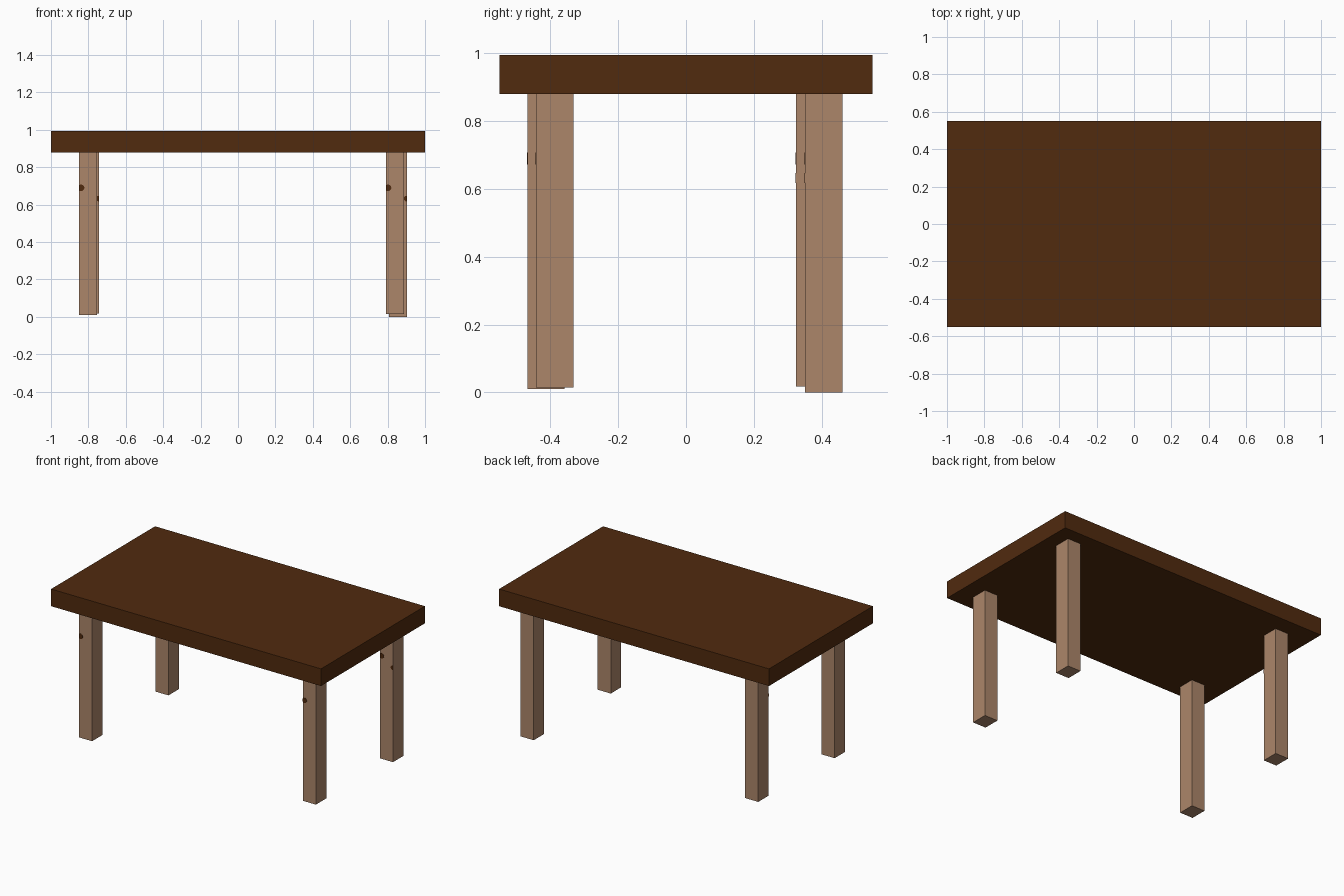
import bpy, bmesh, math

if "Cube" in bpy.data.objects:
    bpy.data.objects.remove(bpy.data.objects["Cube"])


def material(name, rgb):
    m = bpy.data.materials.new(name)
    m.diffuse_color = (*rgb, 1)
    m.use_nodes = True
    m.node_tree.nodes["Principled BSDF"].inputs["Base Color"].default_value = m.diffuse_color
    return m


dark_wood = material("dark brown wood", (0.082, 0.0235, 0.0045))
light_wood = material("light tan wood", (0.413, 0.238, 0.144))


def add_object(name, bm, mat):
    bmesh.ops.recalc_face_normals(bm, faces=bm.faces)
    mesh = bpy.data.meshes.new(name)
    bm.to_mesh(mesh)
    bm.free()
    mesh.materials.append(mat)
    bpy.context.collection.objects.link(bpy.data.objects.new(name, mesh))


def box(name, lo, hi, mat):
    bm = bmesh.new()
    bmesh.ops.create_cube(bm, size=1)
    for v in bm.verts:
        v.co = [a + (b - a) * (c + 0.5) for a, b, c in zip(lo, hi, v.co)]
    add_object(name, bm, mat)


def knot(name, x, y, z, r, x_min, x_max):
    """Thin round plate on a leg's front face, trimmed at the leg's edges."""
    bm = bmesh.new()
    bmesh.ops.create_cone(bm, cap_ends=True, segments=12, radius1=r, radius2=r, depth=0.003)
    for v in bm.verts:
        a, b, c = v.co
        v.co = (min(max(x + a, x_min), x_max), y + c, z + b)
    add_object(name, bm, dark_wood)


# Tabletop
box("tabletop", (-1, -0.55, 0.88), (1, 0.55, 0.995), dark_wood)

# Legs, each slightly offset: left x, front y, bottom z
W, D = 0.097, 0.11
legs = {
    "front_left": (-0.851, -0.468, 0.010),
    "front_right": (0.790, -0.442, 0.014),
    "back_left": (-0.840, 0.325, 0.017),
    "back_right": (0.806, 0.351, 0.0),
}
for name, (x, y, z) in legs.items():
    box(name + "_leg", (x, y, z), (x + W, y + D, 0.885), light_wood)
    # Dark knot near the upper left edge
    knot(name + "_knot", x + 0.012, y, 0.69, 0.018, x, x + W)
    # Second knot on the right edge of the back legs
    if name.startswith("back"):
        knot(name + "_edge_knot", x + W - 0.002, y, 0.632, 0.015, x, x + W)
